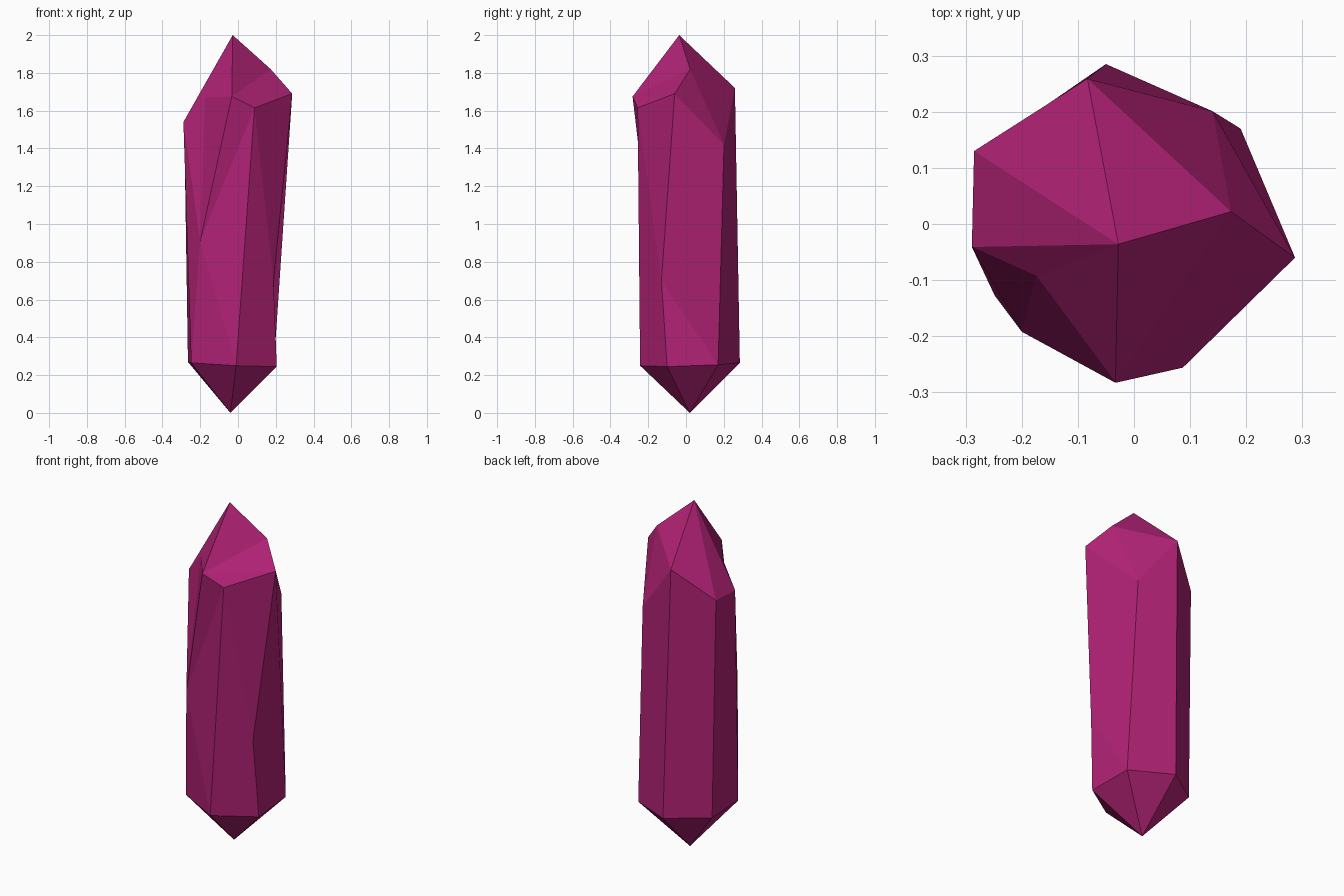
import bpy, bmesh

if "Cube" in bpy.data.objects:
    bpy.data.objects.remove(bpy.data.objects["Cube"])

mat = bpy.data.materials.new("magenta crystal")
mat.diffuse_color = (0.44, 0.016, 0.178, 1)
mat.use_nodes = True
mat.node_tree.nodes["Principled BSDF"].inputs["Base Color"].default_value = mat.diffuse_color

# Corner points: T / U are the tips, a-f the lower ring, the rest the cut crown and two chipped edges
P = {
    "T": (-0.028, -0.036, 2.0), "U": (-0.04, 0.02, 0.0),
    # lower ring
    "a": (-0.01, -0.243, 0.25), "b": (0.205, -0.1, 0.245), "c": (0.19, 0.17, 0.255),
    "d": (-0.05, 0.285, 0.265), "e": (-0.265, 0.137, 0.27), "f": (-0.248, -0.128, 0.265),
    # crown ring
    "A": (-0.033, -0.283, 1.675), "B": (0.087, -0.256, 1.615), "C": (0.287, -0.06, 1.69),
    "D": (0.14, 0.201, 1.42), "E": (-0.083, 0.259, 1.72), "F": (-0.285, 0.13, 1.545),
    "G": (-0.289, -0.041, 1.54),
    # crown facets and chipped edges
    "H": (0.173, 0.022, 1.82), "I": (-0.174, -0.093, 1.67),
    "K": (-0.2, -0.192, 0.91), "N": (0.188, -0.13, 0.7),
}

crown = ["TAH", "AHC", "ABC", "THE", "HDE", "HCD", "TEF", "TFG", "TGI", "TIA"]
sides = ["ABK", "Bak", "BCN", "BNba", "CDcN", "Nbc", "DEdc", "EFed",
         "FGfe", "GKf", "IAK", "IKG"]
sides[1:2] = ["BaK", "Kaf"]
ring = "abcdef"
base = [ring[i] + ring[(i + 1) % 6] + "U" for i in range(6)]

bm = bmesh.new()
v = {k: bm.verts.new(p) for k, p in P.items()}
for f in crown + sides + base:
    bm.faces.new([v[k] for k in f])
bmesh.ops.recalc_face_normals(bm, faces=bm.faces)

me = bpy.data.meshes.new("crystal")
bm.to_mesh(me)
bm.free()
me.materials.append(mat)
bpy.context.collection.objects.link(bpy.data.objects.new("crystal", me))
